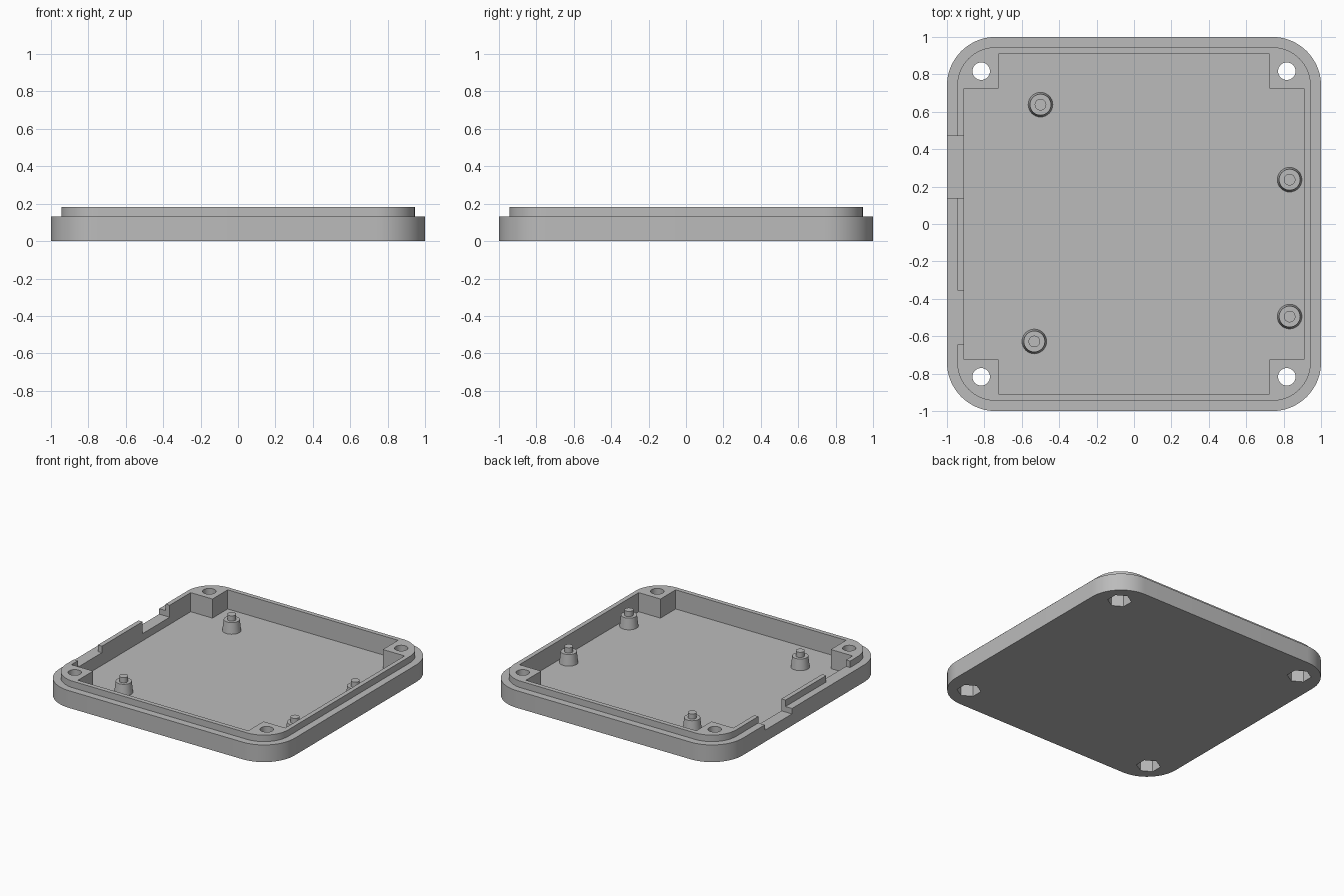
import bpy, bmesh
from math import cos, sin, pi, radians

cube = bpy.data.objects.get("Cube")
if cube:
    bpy.data.objects.remove(cube)

grey = bpy.data.materials.new("plain_grey")
grey.use_nodes = True
COLOUR = (0.5, 0.5, 0.5, 1)
grey.diffuse_color = COLOUR
grey.node_tree.nodes["Principled BSDF"].inputs["Base Color"].default_value = COLOUR


def prism(name, outline, z0, z1, taper=None):
    """Extrude an outline from z0 to z1."""
    bm = bmesh.new()
    base = bm.faces.new([bm.verts.new((x, y, z0)) for x, y in outline])
    top = bmesh.ops.extrude_face_region(bm, geom=[base])["geom"]
    for v in (g for g in top if isinstance(g, bmesh.types.BMVert)):
        v.co.z = z1
    bmesh.ops.recalc_face_normals(bm, faces=bm.faces)
    mesh = bpy.data.meshes.new(name)
    bm.to_mesh(mesh)
    bm.free()
    mesh.materials.append(grey)
    obj = bpy.data.objects.new(name, mesh)
    bpy.context.collection.objects.link(obj)
    return obj


def rounded_square(half, radius, steps=16):
    c = half - radius
    return [(sx * c + radius * cos(a), sy * c + radius * sin(a))
            for q, (sx, sy) in enumerate([(1, 1), (-1, 1), (-1, -1), (1, -1)])
            for a in (pi / 2 * (q + i / steps) for i in range(steps + 1))]


def ring(x, y, r, n, turn=0):
    return [(x + r * cos(turn + 2 * pi * i / n), y + r * sin(turn + 2 * pi * i / n))
            for i in range(n)]


def box(x0, x1, y0, y1):
    return [(x0, y0), (x1, y0), (x1, y1), (x0, y1)]


def combine(target, other, operation):
    mod = target.modifiers.new(operation, "BOOLEAN")
    mod.operation, mod.solver, mod.object = operation, "EXACT", other
    bpy.context.view_layer.objects.active = target
    bpy.ops.object.modifier_apply(modifier=mod.name)
    bpy.data.objects.remove(other)


def smooth(obj):
    bpy.ops.object.select_all(action="DESELECT")
    obj.select_set(True)
    bpy.context.view_layer.objects.active = obj
    bpy.ops.object.shade_smooth_by_angle(angle=radians(30))


FLOOR, SHOULDER, RIM = 0.035, 0.132, 0.182

# Tray with a stepped lip
tray = prism("tray", rounded_square(1, 0.26), 0, SHOULDER)
combine(tray, prism("lip", rounded_square(0.945, 0.205), 0.02, RIM), "UNION")

# Cross-shaped cavity that leaves a block in each corner
w, b = 0.91, 0.725
cross = [(w, -b), (w, b), (b, b), (b, w), (-b, w), (-b, b),
         (-w, b), (-w, -b), (-b, -b), (-b, -w), (b, -w), (b, -b)]
combine(tray, prism("cavity", cross, FLOOR, 0.3), "DIFFERENCE")

# Connector notch and lip gap in one side wall
combine(tray, prism("notch", box(-1.1, -0.88, 0.14, 0.47), 0.09, 0.3), "DIFFERENCE")
combine(tray, prism("gap", box(-1.1, -0.88, -0.645, -0.355), SHOULDER, 0.3), "DIFFERENCE")

# Screw holes with hexagonal nut pockets underneath
for x in (-0.817, 0.817):
    for y in (-0.817, 0.817):
        combine(tray, prism("hole", ring(x, y, 0.047, 32), -0.1, 0.3), "DIFFERENCE")
        combine(tray, prism("pocket", ring(x, y, 0.085, 6, pi / 6), -0.1, 0.09), "DIFFERENCE")
smooth(tray)

# Tapered standoffs with locating pins
for i, (x, y) in enumerate([(-0.5, 0.638), (0.832, 0.237), (0.832, -0.495), (-0.533, -0.628)]):
    post = prism(f"standoff_{i + 1}", ring(x, y, 0.067, 32), FLOOR - 0.01, 0.12)
    for v in post.data.vertices:
        if v.co.z > 0.1:
            v.co.x = x + (v.co.x - x) * 0.84
            v.co.y = y + (v.co.y - y) * 0.84
    pin = prism(f"pin_{i + 1}", ring(x, y, 0.031, 24), 0.11, 0.16)
    smooth(post)
    smooth(pin)
